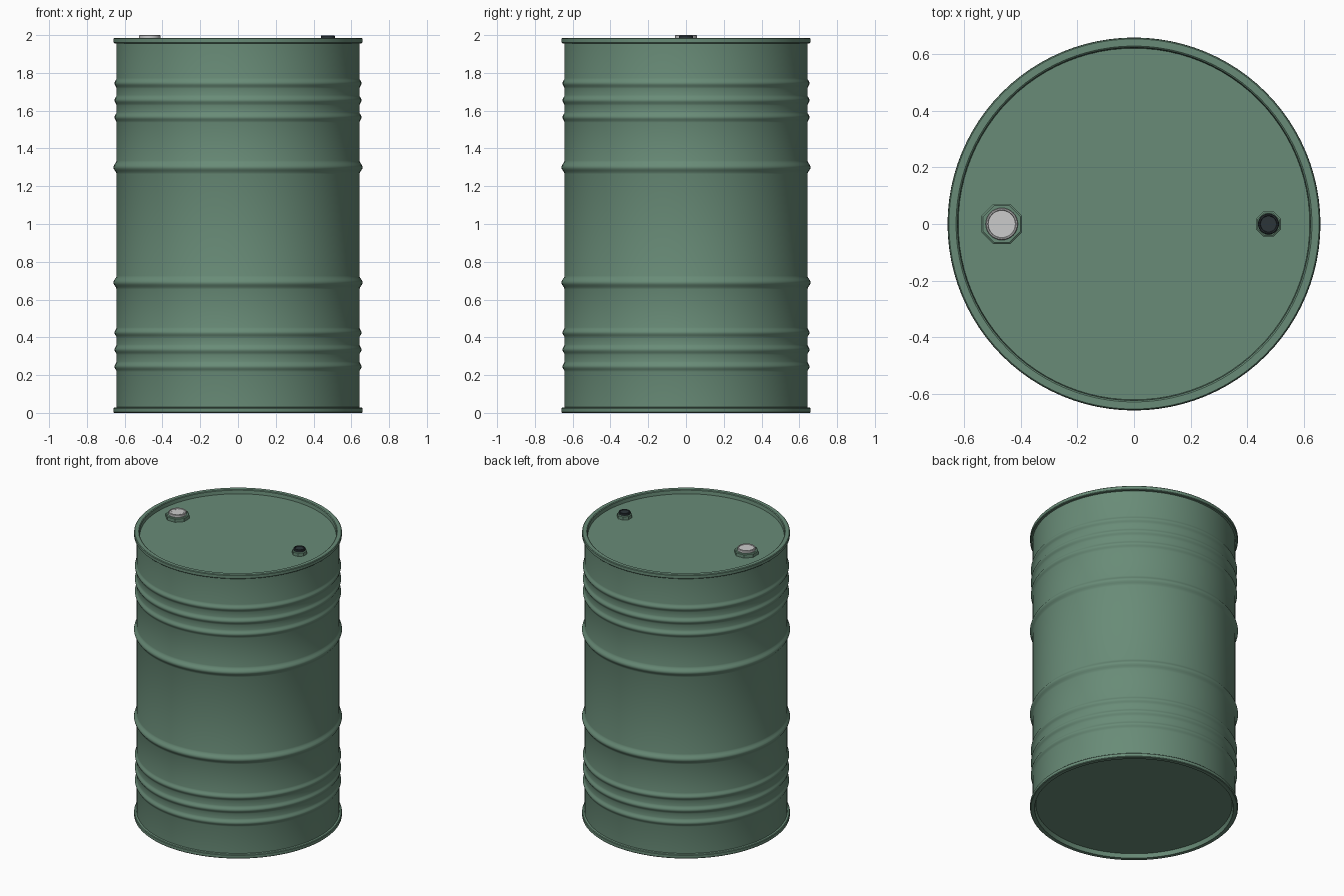
import bpy, bmesh, math

if "Cube" in bpy.data.objects:
    bpy.data.objects.remove(bpy.data.objects["Cube"])

def material(name, rgb):
    m = bpy.data.materials.new(name)
    m.diffuse_color = (*rgb, 1)
    m.use_nodes = True
    m.node_tree.nodes["Principled BSDF"].inputs["Base Color"].default_value = m.diffuse_color
    return m

green = material("green_paint", (0.14, 0.26, 0.185))
dark = material("dark_plastic", (0.025, 0.035, 0.04))

def lathe(name, profile, segs, centre=(0, 0, 0), mat=None, turn=0.0, angle=35):
    """Revolve (radius, z) points about z; zero radius gives a pole."""
    bm = bmesh.new()
    rings = []
    for r, z in profile:
        n = 1 if r == 0 else segs
        rings.append([bm.verts.new((r * math.cos(turn + math.tau * i / segs),
                                    r * math.sin(turn + math.tau * i / segs), z)) for i in range(n)])
    for a, b in zip(rings, rings[1:]):
        for i in range(segs):
            j = (i + 1) % segs
            if len(a) == 1:
                bm.faces.new((a[0], b[j], b[i]))
            elif len(b) == 1:
                bm.faces.new((a[i], a[j], b[0]))
            else:
                bm.faces.new((a[i], a[j], b[j], b[i]))
    bmesh.ops.recalc_face_normals(bm, faces=bm.faces)
    me = bpy.data.meshes.new(name)
    bm.to_mesh(me)
    bm.free()
    ob = bpy.data.objects.new(name, me)
    bpy.context.collection.objects.link(ob)
    ob.location = centre
    if mat:
        me.materials.append(mat)
    bpy.ops.object.select_all(action='DESELECT')
    bpy.context.view_layer.objects.active = ob
    ob.select_set(True)
    bpy.ops.object.shade_smooth_by_angle(angle=math.radians(angle))
    return ob

R, LID = 0.643, 1.957

# Drum shell: recessed bottom, chimes, rolled ribs and recessed lid
ribs = [(0.245, 0.011, 0.028), (0.335, 0.011, 0.028), (0.425, 0.011, 0.028), (0.69, 0.017, 0.036)]
ribs += [(1.99 - z, h, w) for z, h, w in reversed(ribs)]
profile = [(0, 0.028), (0.622, 0.028), (0.63, 0.0), (0.655, 0.0), (0.659, 0.004),
           (0.659, 0.024), (0.655, 0.028), (R, 0.03)]
for z, h, w in ribs:
    for k in range(-4, 5):
        t = k / 4
        profile.append((R + h * 0.5 * (1 + math.cos(math.pi * t)), z + w * t))
profile += [(R, 1.955), (0.655, 1.957), (0.659, 1.961), (0.659, 1.981), (0.655, 1.985),
            (0.63, 1.985), (0.625, 1.981), (0.622, LID), (0, LID)]
lathe("drum_body", profile, 96, mat=green)

def bung(prefix, x, flange, cap, cap_mat, flange_top, cap_top):
    # Octagonal flange pressed up from the lid
    lathe(prefix + "_flange", [(flange, LID - 0.003), (flange, flange_top - 0.004),
          (flange - 0.006, flange_top), (0, flange_top)], 8, (x, 0, 0), green, math.pi / 8, 25)
    # Threaded cap with raised lip and sunken face
    lathe(prefix + "_cap", [(cap, flange_top - 0.005), (cap, cap_top - 0.003), (cap - 0.003, cap_top),
          (cap - 0.007, cap_top), (cap - 0.009, cap_top - 0.005), (0, cap_top - 0.005)],
          32, (x, 0, 0), cap_mat)

bung("large_bung", -0.468, 0.077, 0.057, None, 1.983, 2.0)
bung("small_bung", 0.476, 0.048, 0.037, dark, 1.983, 1.998)

# Four small studs on the large cap
for sx in (-1, 1):
    for sy in (-1, 1):
        lathe("cap_stud", [(0.003, 1.994), (0.003, 1.996), (0, 1.9965)], 10,
              (-0.468 + sx * 0.033, sy * 0.017, 0))
